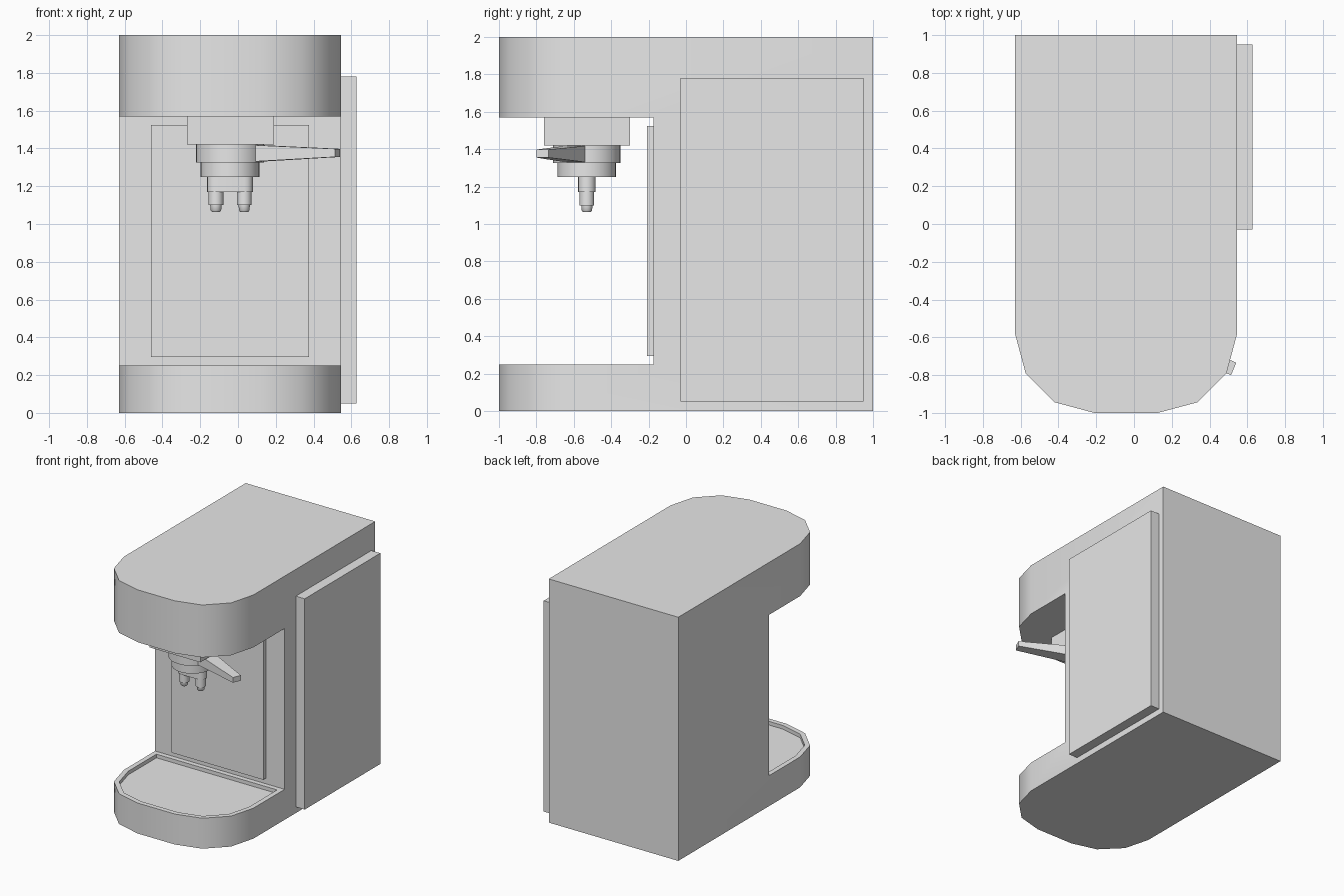
import bpy, bmesh, math
from mathutils import Vector

cube = bpy.data.objects.get("Cube")
if cube:
    bpy.data.objects.remove(cube, do_unlink=True)

grey = bpy.data.materials.new("plain_grey")
grey.use_nodes = True
grey.diffuse_color = (0.8, 0.8, 0.8, 1)
grey.node_tree.nodes["Principled BSDF"].inputs["Base Color"].default_value = (0.8, 0.8, 0.8, 1)

CX = -0.042      # centre line of the housing
HEAD_Y = -0.53   # axis of the brewing head


def finish(name, bm):
    """Turn a bmesh into a named grey object."""
    bmesh.ops.recalc_face_normals(bm, faces=bm.faces)
    mesh = bpy.data.meshes.new(name)
    bm.to_mesh(mesh)
    bm.free()
    mesh.materials.append(grey)
    obj = bpy.data.objects.new(name, mesh)
    bpy.context.collection.objects.link(obj)
    return obj


def smooth(obj):
    obj.data.shade_smooth()
    obj.data.set_sharp_from_angle(angle=math.radians(40))


def loft(name, low, high):
    """Bridge two matching rings of points and cap both ends."""
    bm = bmesh.new()
    a = [bm.verts.new(p) for p in low]
    b = [bm.verts.new(p) for p in high]
    bm.faces.new(a)
    bm.faces.new(b)
    for i in range(len(a)):
        j = (i + 1) % len(a)
        bm.faces.new((a[i], a[j], b[j], b[i]))
    return finish(name, bm)


def prism(name, outline, z0, z1):
    return loft(name, [(x, y, z0) for x, y in outline], [(x, y, z1) for x, y in outline])


def box(name, x0, x1, y0, y1, z0, z1):
    return prism(name, [(x0, y0), (x1, y0), (x1, y1), (x0, y1)], z0, z1)


def lathe(name, x, y, profile, sides=32):
    """Revolve a (radius, z) profile round a vertical axis."""
    bm = bmesh.new()
    rings = [[bm.verts.new((x + r * math.cos(math.tau * i / sides),
                            y + r * math.sin(math.tau * i / sides), z))
              for i in range(sides)] for r, z in profile]
    for a, b in zip(rings, rings[1:]):
        for i in range(sides):
            j = (i + 1) % sides
            bm.faces.new((a[i], a[j], b[j], b[i]))
    bm.faces.new(rings[0])
    bm.faces.new(rings[-1])
    obj = finish(name, bm)
    smooth(obj)
    return obj


def d_outline(radius, back):
    """Square back, front corners rounded in three steps."""
    pts = []
    for side, start in ((-1, 180), (1, 270)):
        for k in range(4):
            a = math.radians(start + 30 * k)
            pts.append((CX + side * 0.168 + radius * math.cos(a), -0.58 + radius * math.sin(a)))
    return pts + [(CX + 0.168 + radius, back), (CX - 0.168 - radius, back)]


def carve(obj, cutter):
    cutter.hide_render = True
    mod = obj.modifiers.new("carve", 'BOOLEAN')
    mod.operation = 'DIFFERENCE'
    mod.solver = 'EXACT'
    mod.object = cutter
    bpy.context.view_layer.objects.active = obj
    bpy.ops.object.modifier_apply(modifier=mod.name)
    bpy.data.objects.remove(cutter, do_unlink=True)


# Housing with the cup bay and the drip tray recess carved out
housing = prism("housing", d_outline(0.42, 1.0), 0, 2)
carve(housing, box("bay_cutter", -1, 1, -1.2, -0.175, 0.25, 1.57))
carve(housing, prism("tray_cutter", d_outline(0.38, -0.215), 0.22, 0.3))
smooth(housing)

# Raised panels
box("back_splash_panel", -0.46, 0.375, -0.208, -0.17, 0.295, 1.525)
box("side_tank", 0.54, 0.627, -0.03, 0.95, 0.05, 1.78)

# Brewing head
box("head_block", -0.27, 0.19, -0.76, -0.30, 1.42, 1.575)
lathe("filter_collar", CX, HEAD_Y, [(0.18, 1.325), (0.18, 1.425)])
lathe("filter_cup", CX, HEAD_Y, [(0.156, 1.25), (0.156, 1.33)])

# Spout bar with rounded ends
bar = []
for side, start in ((1, -90), (-1, 90)):
    for k in range(9):
        a = math.radians(start + 22.5 * k)
        bar.append((CX + side * 0.075 + 0.047 * math.cos(a), HEAD_Y + 0.047 * math.sin(a)))
smooth(prism("spout_bar", bar, 1.17, 1.255))

# Twin spouts
for name, side in (("right_spout", -1), ("left_spout", 1)):
    lathe(name, CX + side * 0.075, HEAD_Y,
          [(0.02, 1.063), (0.028, 1.072), (0.03, 1.10), (0.039, 1.10), (0.039, 1.175)], 24)

# Tapered handle swung toward the front left
along = Vector((0.923, -0.385, 0))
across = Vector((0.385, 0.923, 0))


def handle_end(dist, half_width, z0, z1):
    c = Vector((CX, HEAD_Y, 0)) + along * dist
    return [c + across * (s * half_width) + Vector((0, 0, z))
            for s, z in ((-1, z0), (1, z0), (1, z1), (-1, z1))]


loft("handle", handle_end(0.15, 0.06, 1.33, 1.418), handle_end(0.617, 0.035, 1.355, 1.398))
